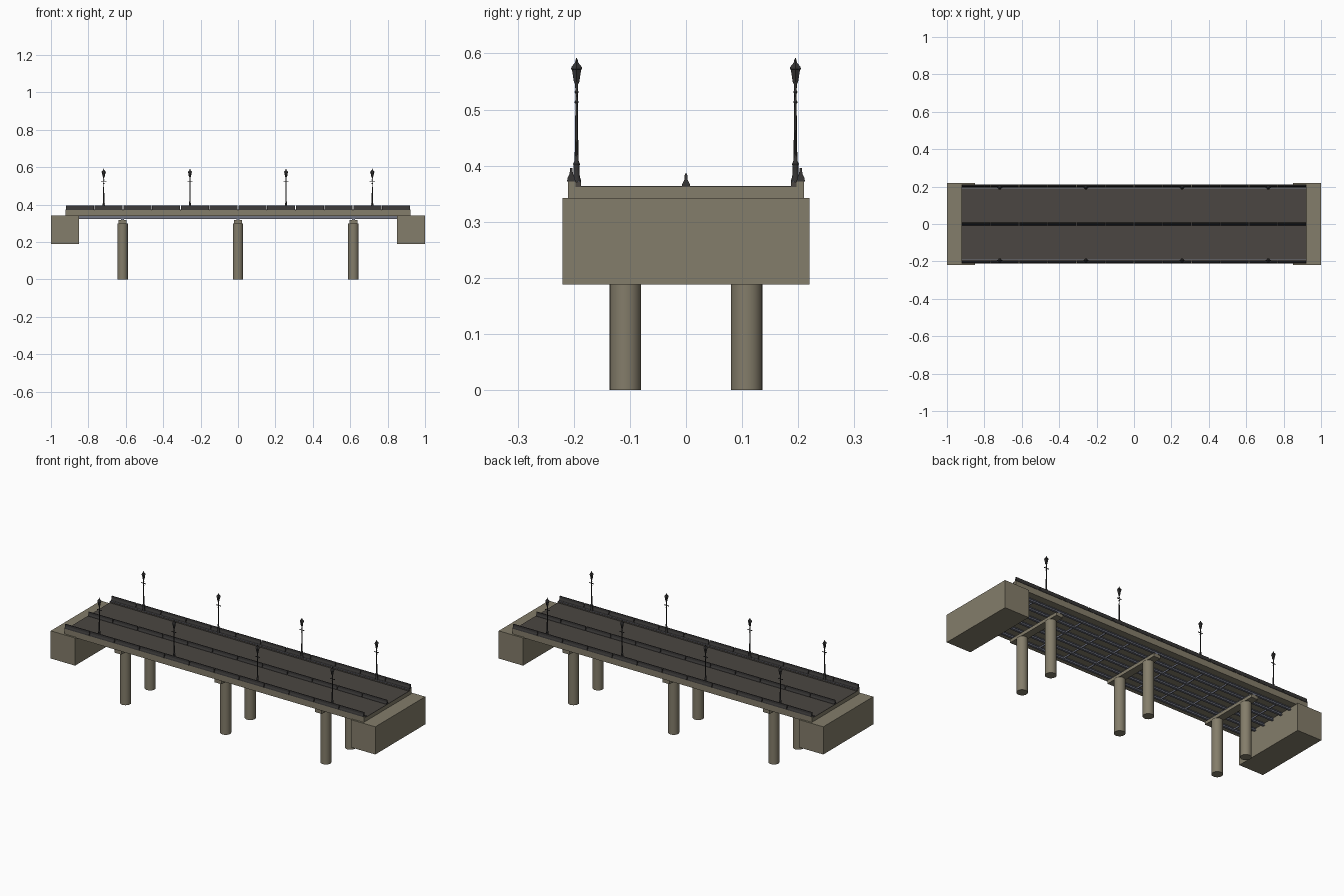
import bpy, bmesh, math
from mathutils import Matrix

cube = bpy.data.objects.get("Cube")
if cube:
    bpy.data.objects.remove(cube, do_unlink=True)


def material(name, rgb):
    m = bpy.data.materials.new(name)
    m.use_nodes = True
    m.diffuse_color = (*rgb, 1)
    m.node_tree.nodes["Principled BSDF"].inputs["Base Color"].default_value = (*rgb, 1)
    return m


CONCRETE = material("concrete", (0.23, 0.205, 0.145))
ASPHALT = material("asphalt", (0.07, 0.062, 0.054))
BARRIER = material("dark barrier", (0.04, 0.038, 0.037))
STEEL = material("blue grey steel", (0.17, 0.18, 0.23))
IRON = material("lamp iron", (0.035, 0.034, 0.034))


def finish(bm, name, mat, smooth=False):
    bmesh.ops.recalc_face_normals(bm, faces=bm.faces)
    mesh = bpy.data.meshes.new(name)
    bm.to_mesh(mesh)
    bm.free()
    mesh.materials.append(mat)
    obj = bpy.data.objects.new(name, mesh)
    bpy.context.collection.objects.link(obj)
    if smooth:
        bpy.ops.object.select_all(action="DESELECT")
        obj.select_set(True)
        bpy.context.view_layer.objects.active = obj
        bpy.ops.object.shade_smooth_by_angle(angle=math.radians(35))
    return obj


def add_box(bm, x0, x1, y0, y1, z0, z1):
    centre = Matrix.Translation(((x0 + x1) / 2, (y0 + y1) / 2, (z0 + z1) / 2))
    size = Matrix.Diagonal((x1 - x0, y1 - y0, z1 - z0, 1))
    bmesh.ops.create_cube(bm, size=1, matrix=centre @ size)


def box(name, mat, *bounds):
    bm = bmesh.new()
    add_box(bm, *bounds)
    return finish(bm, name, mat)


def lathe(bm, profile, sides, x, y):
    """Spin (radius, height) points about a vertical axis."""
    rings = []
    for r, z in profile:
        rings.append([bm.verts.new((x + r * math.cos(math.tau * i / sides),
                                    y + r * math.sin(math.tau * i / sides), z))
                      for i in range(sides)])
    for low, high in zip(rings, rings[1:]):
        for i in range(sides):
            j = (i + 1) % sides
            bm.faces.new((low[i], low[j], high[j], high[i]))
    bm.faces.new(rings[0])
    bm.faces.new(rings[-1])


END = 0.922      # half length of the deck
TOP = 0.362      # top of the concrete slab

# Abutments
for side, s in (("right", -1), ("left", 1)):
    xs = sorted((s * 0.85, s * 1.0))
    box(side + "_abutment", CONCRETE, *xs, -0.22, 0.22, 0.188, 0.342)

# Deck slab and road surface
box("deck_slab", CONCRETE, -END, END, -0.21, 0.21, 0.338, TOP)
box("road_surface", ASPHALT, -END, END, -0.19, 0.19, TOP, TOP + 0.002)

# Kerbs, their inner strips and drainage rails
for side, s in (("front", -1), ("back", 1)):
    def span(a, b):
        return sorted((s * a, s * b))
    box(side + "_kerb", CONCRETE, -END, END, *span(0.197, 0.21), TOP, 0.372)
    box(side + "_kerb_strip", ASPHALT, -END, END, *span(0.187, 0.197), TOP, 0.371)
    box(side + "_rail", STEEL, -END, END, *span(0.189, 0.193), 0.371, 0.373)

# Segmented barriers with flared feet
FLARE = [(-0.0075, 0), (0.0075, 0), (0.0065, 0.006), (0.003, 0.013),
         (0.002, 0.024), (-0.002, 0.024), (-0.003, 0.013), (-0.0065, 0.006)]
SEGMENTS = 12
STEP = 2 * END / SEGMENTS
for name, y, z in (("front_barrier", -0.2045, 0.372),
                   ("centre_barrier", 0, TOP),
                   ("back_barrier", 0.2045, 0.372)):
    bm = bmesh.new()
    for k in range(SEGMENTS):
        x0 = -END + k * STEP + 0.002
        x1 = x0 + STEP - 0.004
        a, b = [[bm.verts.new((x, y + p, z + h)) for p, h in FLARE] for x in (x0, x1)]
        bm.faces.new(a)
        bm.faces.new(b)
        for i in range(len(FLARE)):
            j = (i + 1) % len(FLARE)
            bm.faces.new((a[i], a[j], b[j], b[i]))
    finish(bm, name, BARRIER)

# Steel I-beams along the underside
GIRDERS = [-0.165, -0.099, -0.033, 0.033, 0.099, 0.165]
bm = bmesh.new()
for y in GIRDERS:
    add_box(bm, -0.85, 0.85, y - 0.006, y + 0.006, 0.324, 0.327)
    add_box(bm, -0.85, 0.85, y - 0.0015, y + 0.0015, 0.327, 0.335)
    add_box(bm, -0.85, 0.85, y - 0.006, y + 0.006, 0.335, 0.338)
finish(bm, "girders", STEEL)

# Cross bracing between the girders
bm = bmesh.new()
for k in range(-5, 6):
    x = k * STEP
    add_box(bm, x - 0.002, x + 0.002, GIRDERS[0], GIRDERS[-1], 0.328, 0.336)
finish(bm, "cross_braces", STEEL)

# Piers: two piles, a cap beam and bearings
for name, x in (("right", -0.617), ("middle", 0), ("left", 0.617)):
    bm = bmesh.new()
    for y in (-0.108, 0.108):
        lathe(bm, [(0.028, 0), (0.028, 0.3)], 32, x, y)
    finish(bm, name + "_piles", CONCRETE, True)
    box(name + "_pier_cap", CONCRETE, x - 0.021, x + 0.021, -0.175, 0.175, 0.3, 0.318)
    bm = bmesh.new()
    for y in GIRDERS:
        add_box(bm, x - 0.008, x + 0.008, y - 0.006, y + 0.006, 0.318, 0.324)
    finish(bm, name + "_bearings", STEEL)

# Street lamps: fluted foot, slim post, tapered lantern, ladder bar
POST = [(0.008, 0.363), (0.008, 0.375), (0.006, 0.38), (0.0055, 0.4), (0.0065, 0.403),
        (0.004, 0.408), (0.0035, 0.42), (0.0022, 0.51), (0.004, 0.513), (0.0022, 0.517),
        (0.0022, 0.528), (0.004, 0.531), (0.0022, 0.535), (0.003, 0.545), (0.005, 0.55)]
LANTERN = [(0.0055, 0.549), (0.0095, 0.571), (0.0115, 0.572), (0.0105, 0.576),
           (0.005, 0.582), (0.003, 0.584), (0.0025, 0.588), (0.0005, 0.592)]
for side, y in (("front", -0.195), ("back", 0.195)):
    for n, x in enumerate((-0.718, -0.257, 0.257, 0.718), 1):
        bm = bmesh.new()
        lathe(bm, POST, 10, x, y)
        add_box(bm, x - 0.014, x + 0.014, y - 0.0015, y + 0.0015, 0.5225, 0.5255)
        finish(bm, f"{side}_lamp_post_{n}", IRON, True)
        bm = bmesh.new()
        lathe(bm, LANTERN, 6, x, y)
        finish(bm, f"{side}_lantern_{n}", IRON)
